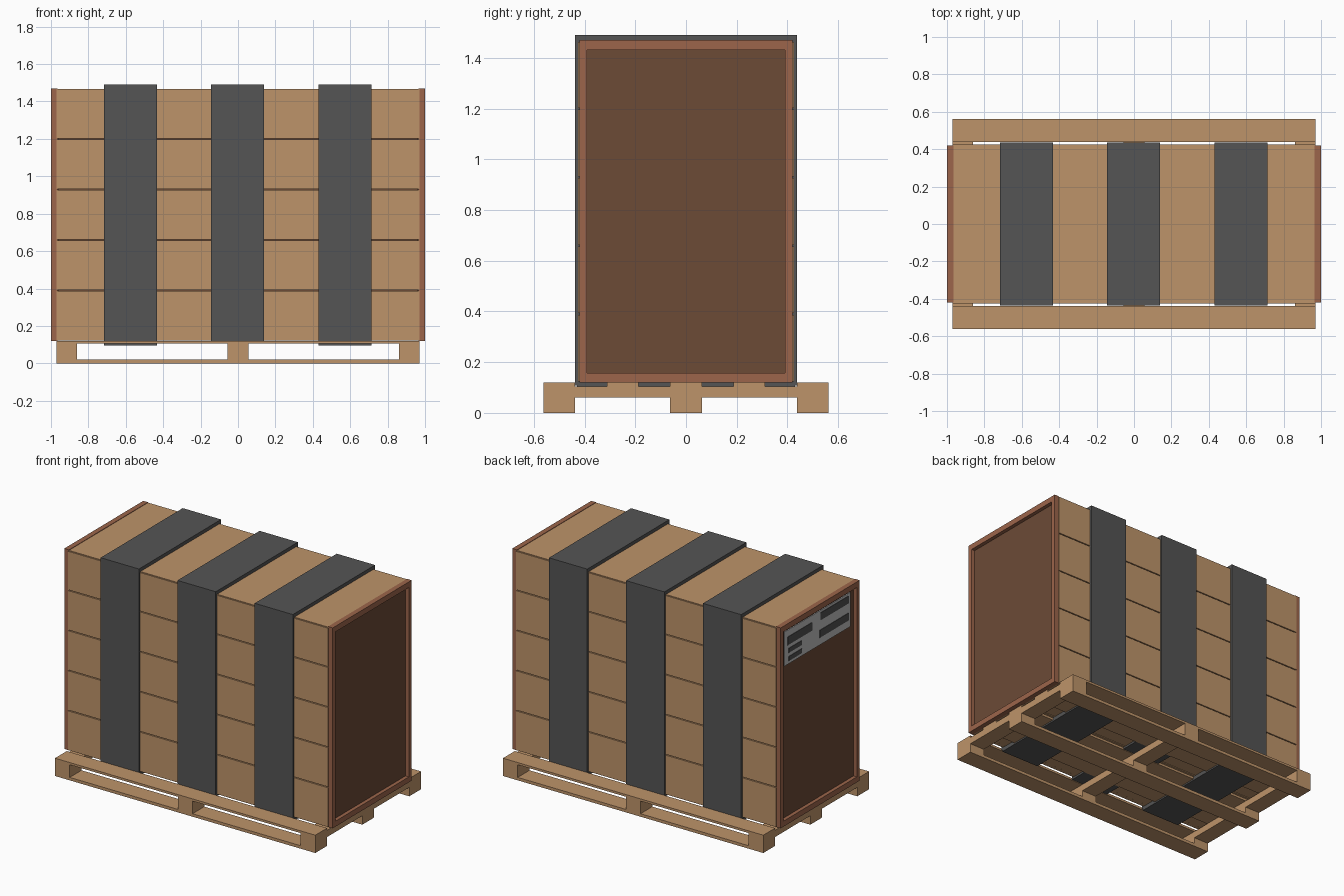
import bpy, bmesh
from mathutils import Matrix, Vector

if "Cube" in bpy.data.objects:
    bpy.data.objects.remove(bpy.data.objects["Cube"])


def material(name, rgb):
    m = bpy.data.materials.new(name)
    m.diffuse_color = (*rgb, 1)
    m.use_nodes = True
    m.node_tree.nodes["Principled BSDF"].inputs["Base Color"].default_value = m.diffuse_color
    return m


WOOD = material("light_wood", (0.515, 0.296, 0.144))
FRAME = material("reddish_frame", (0.332, 0.130, 0.070))
PANEL = material("dark_brown_panel", (0.150, 0.069, 0.037))
STRAP = material("charcoal_strap", (0.089, 0.089, 0.089))
LABEL = material("label_grey", (0.52, 0.52, 0.52))
INK = material("label_dark", (0.08, 0.08, 0.08))


def boxes(name, mat, spans):
    """One object made of boxes, each given as (x0, x1, y0, y1, z0, z1)."""
    bm = bmesh.new()
    for x0, x1, y0, y1, z0, z1 in spans:
        centre = Vector(((x0 + x1) / 2, (y0 + y1) / 2, (z0 + z1) / 2))
        size = Vector((abs(x1 - x0), abs(y1 - y0), abs(z1 - z0), 1))
        bmesh.ops.create_cube(bm, size=1, matrix=Matrix.Translation(centre) @ Matrix.Diagonal(size))
    mesh = bpy.data.meshes.new(name)
    bm.to_mesh(mesh)
    bm.free()
    mesh.materials.append(mat)
    ob = bpy.data.objects.new(name, mesh)
    bpy.context.collection.objects.link(ob)
    return ob


# Pallet
ROWS = (-0.5, 0, 0.5)
COLS = (-0.915, 0, 0.915)
boxes("pallet_runners", WOOD, [(-0.97, 0.97, y - 0.0625, y + 0.0625, 0, 0.02) for y in ROWS])
boxes("pallet_blocks", WOOD, [(x - 0.055, x + 0.055, y - 0.0625, y + 0.0625, 0.02, 0.06)
                              for x in COLS for y in ROWS])
boxes("pallet_stringers", WOOD, [(x - 0.055, x + 0.055, -0.5625, 0.5625, 0.06, 0.105) for x in COLS])
boxes("pallet_deck_boards", WOOD, [(-0.97, 0.97, y - 0.0625, y + 0.0625, 0.105, 0.12)
                                   for y in (-0.5, -0.25, 0, 0.25, 0.5)])

# Crate body: core, side planks, lid and floor boards
boxes("crate_core", PANEL, [(-0.96, 0.96, -0.41, 0.41, 0.127, 1.455)])
GAP = 0.003
edges = (0.12, 0.39, 0.66, 0.93, 1.20, 1.465)
for name, s in (("front_planks", -1), ("back_planks", 1)):
    boxes(name, WOOD, [(-0.97, 0.97, s * 0.40, s * 0.426, a + GAP, b - GAP)
                       for a, b in zip(edges, edges[1:])])
boxes("lid", WOOD, [(-0.97, 0.97, -0.421, 0.421, 1.44, 1.467)])
boxes("floor_boards", WOOD, [(-0.97, 0.97, -0.40 + 0.16 * i + GAP, -0.24 + 0.16 * i - GAP, 0.121, 0.14)
                             for i in range(5)])

# Framed end panels, recessed inside their frames
for side, s in (("left", -1), ("right", 1)):
    a, b = s * 0.965, s * 1.0
    boxes(side + "_end_frame", FRAME, [
        (a, b, -0.42, -0.39, 0.12, 1.47), (a, b, 0.39, 0.42, 0.12, 1.47),
        (a, b, -0.39, 0.39, 0.12, 0.157), (a, b, -0.39, 0.39, 1.432, 1.47)])
    boxes(side + "_end_panel", PANEL, [(s * 0.95, s * 0.975, -0.40, 0.40, 0.14, 1.45)])

# Straps wrapped round the crate; the middle one sits higher underneath
for name, x, low in (("left", -0.575, 0.095), ("middle", -0.0025, 0.108), ("right", 0.5725, 0.095)):
    a, b = x - 0.1425, x + 0.1425
    boxes(name + "_strap", STRAP, [
        (a, b, -0.437, 0.437, 1.46, 1.49), (a, b, -0.43, 0.43, low, 0.122),
        (a, b, -0.437, -0.42, 0.108, 1.46), (a, b, 0.42, 0.437, 0.108, 1.46)])

# Shipping label with plain dark bars on the left end
boxes("label_plate", LABEL, [(-0.980, -0.974, -0.35, 0.35, 1.18, 1.41)])
bars = ((0.06, 0.32, 1.31, 1.365), (0.17, 0.31, 1.255, 1.285), (0.17, 0.31, 1.20, 1.23),
        (-0.33, -0.03, 1.345, 1.395), (-0.33, -0.02, 1.23, 1.28))
boxes("label_bars", INK, [(-0.983, -0.979, *bar) for bar in bars])
